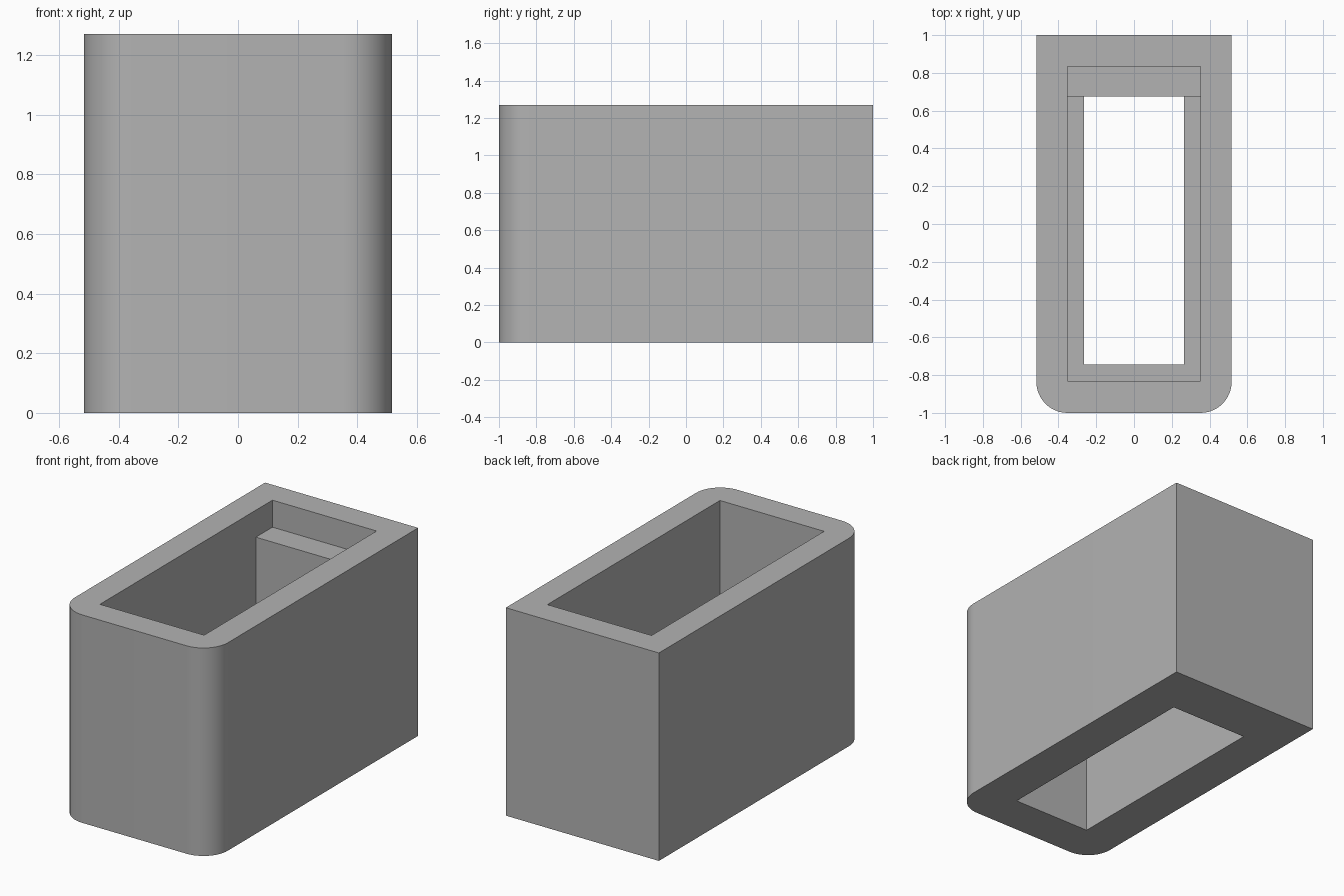
import bpy
import bmesh
from math import radians

if "Cube" in bpy.data.objects:
    bpy.data.objects.remove(bpy.data.objects["Cube"], do_unlink=True)

HEIGHT = 1.27
HALF_WIDTH = 0.517
CORNER = 0.165


def material(name, colour):
    mat = bpy.data.materials.new(name)
    mat.use_nodes = True
    mat.diffuse_color = colour
    mat.node_tree.nodes["Principled BSDF"].inputs["Base Color"].default_value = colour
    return mat


def box(name, half_x, y0, y1, z0, z1, front_radius=0.0):
    """Box centred in x, with optionally rounded front vertical edges."""
    bm = bmesh.new()
    bmesh.ops.create_cube(bm, size=1)
    for v in bm.verts:
        v.co.x *= 2 * half_x
        v.co.y = y0 if v.co.y < 0 else y1
        v.co.z = z0 if v.co.z < 0 else z1
    if front_radius:
        edges = [e for e in bm.edges
                 if all(v.co.y == e.verts[0].co.y and abs(v.co.y - y0) < 1e-5 for v in e.verts)
                 and abs(e.verts[0].co.x - e.verts[1].co.x) < 1e-5]
        bmesh.ops.bevel(bm, geom=edges, offset=front_radius, segments=12,
                        profile=0.5, affect='EDGES')
    mesh = bpy.data.meshes.new(name)
    bm.to_mesh(mesh)
    bm.free()
    obj = bpy.data.objects.new(name, mesh)
    bpy.context.collection.objects.link(obj)
    return obj


# Outer shell, rounded at the front
housing = box("housing", HALF_WIDTH, -1, 1, 0, HEIGHT, CORNER)
housing.data.materials.append(material("plain grey", (0.45, 0.45, 0.45, 1)))

# Stepped opening: top recess with rear shelf, deep pocket, narrower through slot
cutters = [
    box("top_recess_cutter", 0.352, -0.83, 0.835, 1.105, 1.5),
    box("pocket_cutter", 0.352, -0.83, 0.675, 0.6, 1.4),
    box("slot_cutter", 0.265, -0.745, 0.675, -0.2, 1.3),
]
bpy.context.view_layer.objects.active = housing
housing.select_set(True)
for cutter in cutters:
    cutter.hide_render = True
    mod = housing.modifiers.new(cutter.name, 'BOOLEAN')
    mod.operation = 'DIFFERENCE'
    mod.solver = 'EXACT'
    mod.object = cutter
    bpy.ops.object.modifier_apply(modifier=mod.name)
for cutter in cutters:
    bpy.data.objects.remove(cutter, do_unlink=True)

bpy.ops.object.shade_smooth_by_angle(angle=radians(30))
